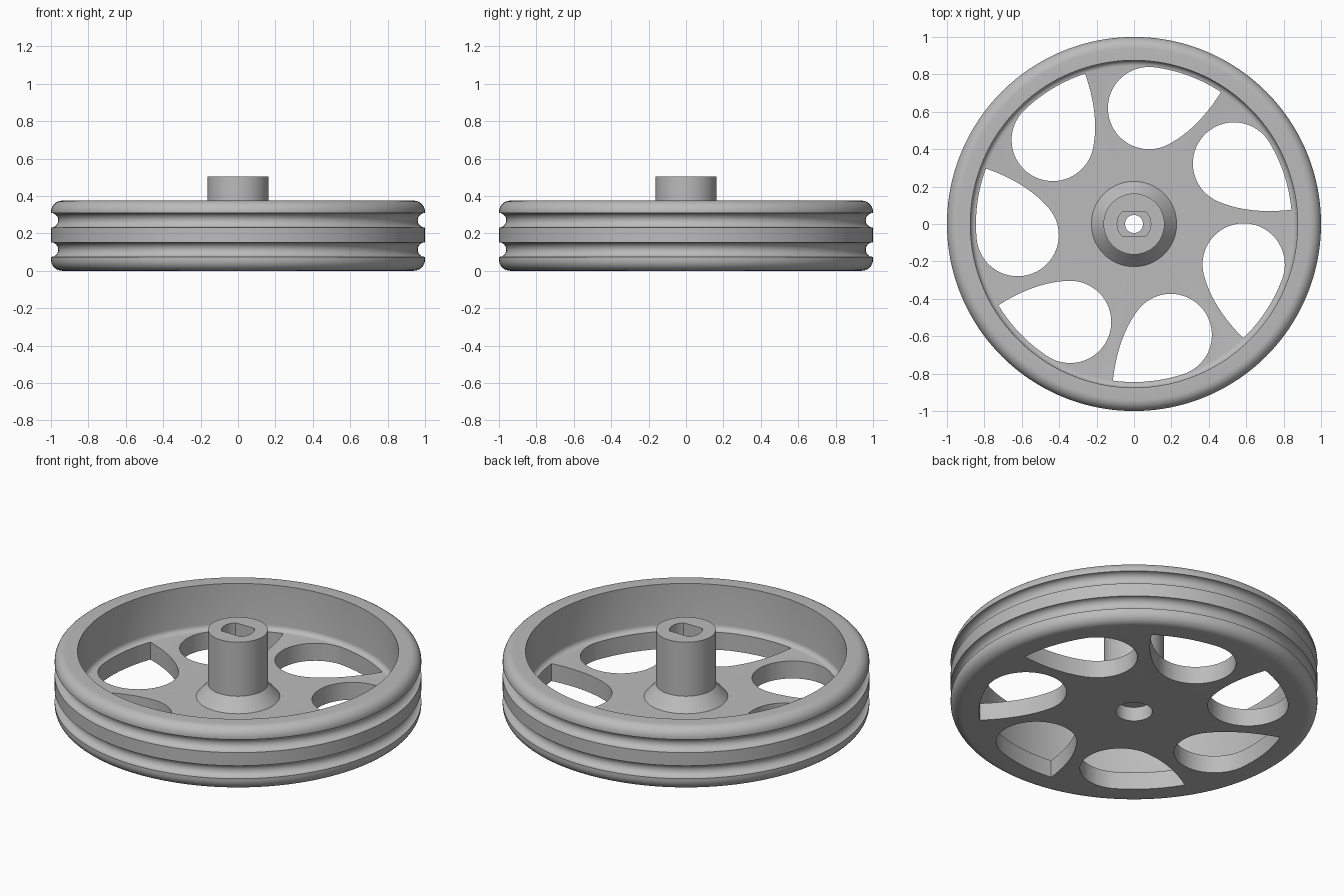
import bpy, bmesh
from math import sin, cos, pi, radians, asin
from mathutils import Vector, Matrix

SPOKES = 7
SEGMENTS = 168
FLOOR = 0.105      # web thickness
RIM_TOP = 0.375
HUB_TOP = 0.505

cube = bpy.data.objects.get("Cube")
if cube:
    bpy.data.objects.remove(cube, do_unlink=True)

grey = bpy.data.materials.new("grey plastic")
grey.use_nodes = True
grey.diffuse_color = (0.5, 0.5, 0.5, 1)
grey.node_tree.nodes["Principled BSDF"].inputs["Base Color"].default_value = (0.5, 0.5, 0.5, 1)


def arc(cx, cy, r, start, end, steps):
    """Points along a circular arc, angles in degrees."""
    angles = [radians(start + (end - start) * i / steps) for i in range(steps + 1)]
    return [(cx + r * cos(a), cy + r * sin(a)) for a in angles]


def make_object(name, bm):
    bmesh.ops.recalc_face_normals(bm, faces=bm.faces)
    mesh = bpy.data.meshes.new(name)
    bm.to_mesh(mesh)
    bm.free()
    mesh.materials.append(grey)
    obj = bpy.data.objects.new(name, mesh)
    bpy.context.collection.objects.link(obj)
    return obj


def revolve(name, profile):
    """Turn a closed (radius, height) profile around the z axis."""
    bm = bmesh.new()
    rings = []
    for i in range(SEGMENTS):
        a = 2 * pi * i / SEGMENTS
        rings.append([bm.verts.new((r * cos(a), r * sin(a), z)) for r, z in profile])
    n = len(profile)
    for i in range(SEGMENTS):
        here, there = rings[i], rings[(i + 1) % SEGMENTS]
        for j in range(n):
            k = (j + 1) % n
            bm.faces.new((here[j], there[j], there[k], here[k]))
    return make_object(name, bm)


def add_prism(bm, outline, bottom, top, turn=0.0):
    """Extrude a flat outline upwards, turned about the z axis."""
    rot = Matrix.Rotation(turn, 3, 'Z')
    face = bm.faces.new([bm.verts.new(rot @ Vector((x, y, bottom))) for x, y in outline])
    new = bmesh.ops.extrude_face_region(bm, geom=[face])["geom"]
    verts = [v for v in new if isinstance(v, bmesh.types.BMVert)]
    bmesh.ops.translate(bm, verts=verts, vec=(0, 0, top - bottom))


# Wheel body: rim with two belt grooves, thin web, conical hub foot and bored hub
fillet, groove = 0.06, 0.039
profile = [(0.1, 0)]
profile += arc(1 - fillet, fillet, fillet, -90, 0, 8)
for height in (0.113, 0.27):
    profile += arc(1, height, groove, 270, 90, 12)
profile += arc(1 - fillet, RIM_TOP - fillet, fillet, 0, 90, 8)
profile += [(0.875, RIM_TOP)]
profile += arc(0.845, FLOOR + 0.03, 0.03, 0, -90, 6)
profile += [(0.228, FLOOR), (0.163, 0.18), (0.163, HUB_TOP)]
profile += [(0.048, HUB_TOP), (0.048, 0.085), (0.1, 0.085)]
wheel = revolve("pulley_wheel", profile)

# Teardrop window outline: round end, bowed side, then the arc along the rim
centre, radius, reach = 0.625, 0.22, 0.845
window = arc(centre, 0, radius, 0, 215, 36)
start = Vector(window[-1])
leave = radians(215)
control = start + 0.18 * Vector((-sin(leave), cos(leave)))
corner = Vector((reach * cos(radians(-26)), reach * sin(radians(-26))))
for i in range(1, 13):
    t = i / 12
    p = (1 - t) ** 2 * start + 2 * t * (1 - t) * control + t * t * corner
    window.append((p.x, p.y))
window += arc(0, 0, reach, -26, 0, 14)[1:-1]

cutter_mesh = bmesh.new()
for i in range(SPOKES):
    add_prism(cutter_mesh, window, -0.1, FLOOR + 0.1, radians(82.6) + 2 * pi * i / SPOKES)

# Shaft socket with two flat sides
flat = 0.065
half = asin(flat / 0.09) * 180 / pi
socket = arc(0, 0, 0.09, -half, half, 10) + arc(0, 0, 0.09, 180 - half, 180 + half, 10)
add_prism(cutter_mesh, socket, 0.22, HUB_TOP + 0.1)
cutter = make_object("window_cutter", cutter_mesh)
cutter.hide_render = True

# Cut the windows and socket
cut = wheel.modifiers.new("windows", 'BOOLEAN')
cut.operation = 'DIFFERENCE'
cut.solver = 'EXACT'
cut.object = cutter
bpy.ops.object.select_all(action='DESELECT')
wheel.select_set(True)
bpy.context.view_layer.objects.active = wheel
bpy.ops.object.modifier_apply(modifier=cut.name)
bpy.data.objects.remove(cutter, do_unlink=True)
bpy.ops.object.shade_smooth_by_angle(angle=radians(30))
